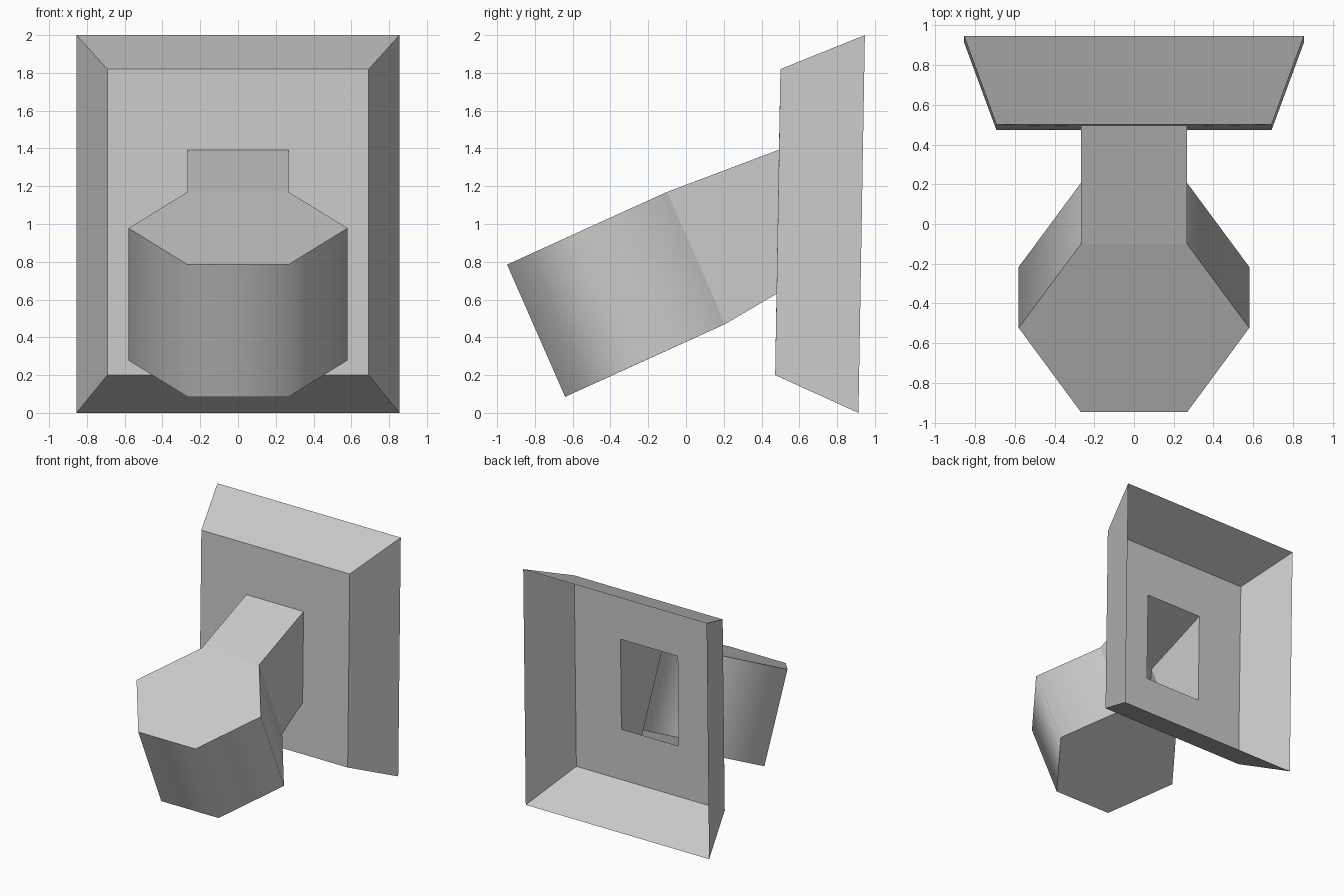
import bpy, bmesh, math
from mathutils import Vector

cube = bpy.data.objects.get("Cube")
if cube:
    bpy.data.objects.remove(cube, do_unlink=True)

# Single plain grey
GREY = (0.6, 0.6, 0.6, 1.0)
grey = bpy.data.materials.new("plain_grey")
grey.use_nodes = True
grey.diffuse_color = GREY
grey.node_tree.nodes["Principled BSDF"].inputs["Base Color"].default_value = GREY


def finish(bm, name):
    mesh = bpy.data.meshes.new(name)
    bm.to_mesh(mesh)
    bm.free()
    mesh.materials.append(grey)
    obj = bpy.data.objects.new(name, mesh)
    bpy.context.collection.objects.link(obj)
    return obj


def ring(half_width, top, bottom):
    """Rectangular loop from its (y, z) top and bottom."""
    w = half_width
    return [(-w, *top), (w, *top), (w, *bottom), (-w, *bottom)]


def loft(name, rings):
    """Open shell through rings ordered from back to front."""
    bm = bmesh.new()
    loops = [[bm.verts.new(p) for p in r] for r in rings]
    for a, b in zip(loops, loops[1:]):
        for i in range(4):
            j = (i + 1) % 4
            bm.faces.new((a[j], a[i], b[i], b[j]))
    return finish(bm, name)


# Hollow wall plate: flared rim, front panel, opening
rim = ring(0.855, (0.947, 2.0), (0.913, 0.0))
panel = ring(0.692, (0.50, 1.82), (0.472, 0.20))
opening = ring(0.267, (0.492, 1.393), (0.479, 0.63))
loft("wall_plate", [rim, panel, opening])

# Hollow neck running from the opening to the head
neck_end = ring(0.267, (-0.10, 1.17), (0.207, 0.47))
loft("neck", [opening, neck_end])

# Six-sided head, open toward the neck
bm = bmesh.new()
outline = [(-0.267, -0.947, 0.785), (0.267, -0.947, 0.785), (0.58, -0.523, 0.978),
           (0.267, -0.10, 1.17), (-0.267, -0.10, 1.17), (-0.58, -0.523, 0.978)]
drop = Vector((0, 0.307, -0.70))
top = [bm.verts.new(p) for p in outline]
low = [bm.verts.new(Vector(p) + drop) for p in outline]
bm.faces.new(top)
bm.faces.new(low[::-1])
for i in range(6):
    j = (i + 1) % 6
    if i != 3:
        bm.faces.new((low[i], low[j], top[j], top[i]))
head = finish(bm, "head")

# Rounded shading around the head, sharp caps
bpy.ops.object.select_all(action='DESELECT')
head.select_set(True)
bpy.context.view_layer.objects.active = head
bpy.ops.object.shade_smooth_by_angle(angle=math.radians(75))
